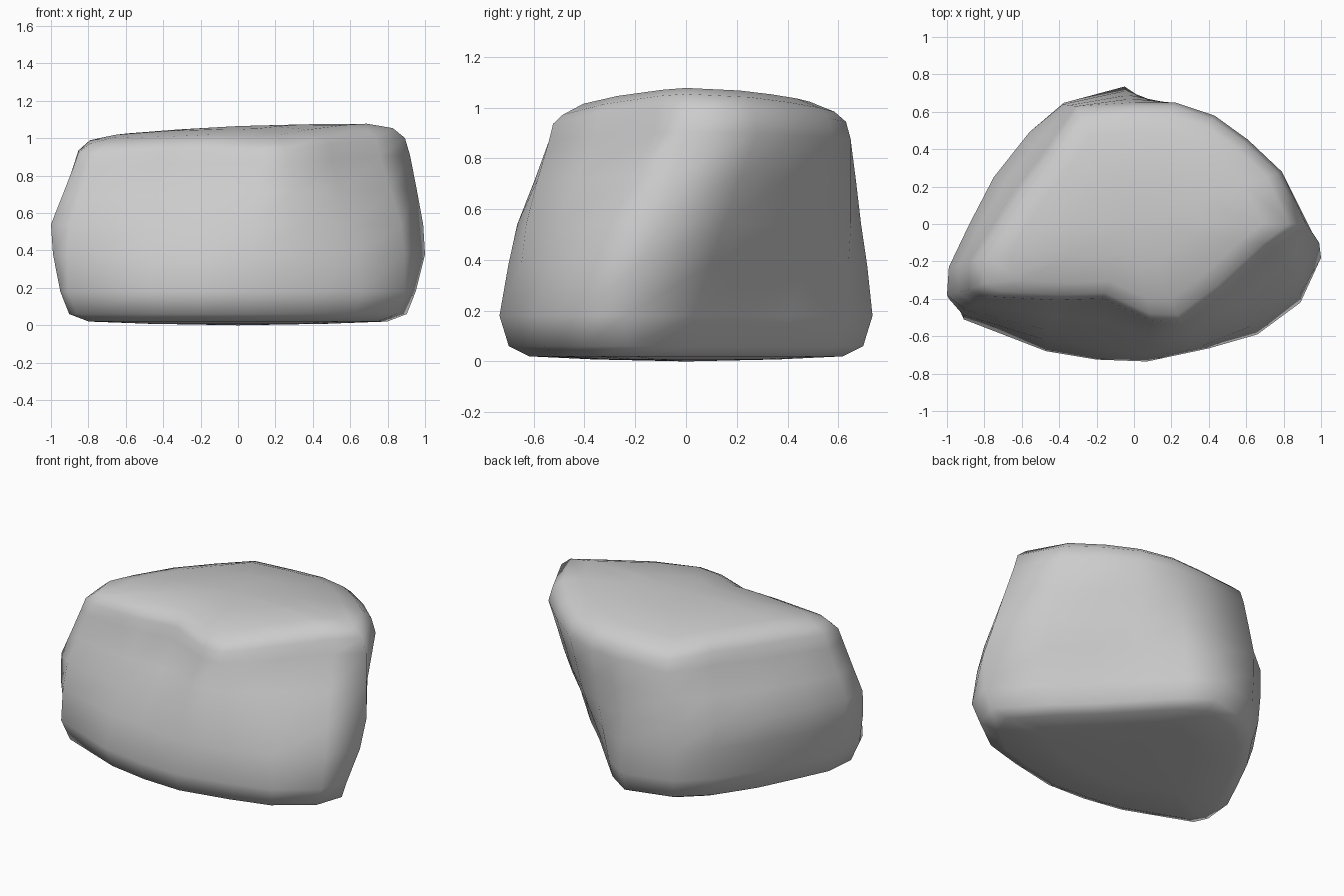
import bpy, bmesh

if "Cube" in bpy.data.objects:
    bpy.data.objects.remove(bpy.data.objects["Cube"])

# Outline of the boulder at three heights, counter-clockwise from the right corner
low = [(.95, -.24), (.7, .03), (.5, .22), (.32, .41), (.12, .62), (-.05, .735), (-.36, .65),
       (-.54, .49), (-.71, .24), (-.83, 0), (-.93, -.21), (-.95, -.42), (-.91, -.51),
       (-.47, -.68), (-.2, -.725), (.07, -.735), (.4, -.665), (.66, -.59), (.89, -.42)]
mid = [(.99, -.1), (.77, .15), (.57, .35), (.39, .51), (.17, .65), (-.03, .69), (-.38, .64),
       (-.56, .49), (-.75, .25), (-.88, 0), (-.99, -.23), (-1, -.38), (-.9, -.46),
       (-.45, -.57), (-.2, -.61), (.07, -.665), (.34, -.63), (.6, -.5), (.87, -.33)]
high = [(.92, 0), (.79, .28), (.61, .45), (.43, .58), (.22, .65), (0, .65), (-.31, .63),
        (-.47, .4), (-.64, .18), (-.79, -.06), (-.88, -.2), (-.88, -.35), (-.79, -.4),
        (-.42, -.42), (-.17, -.41), (.09, -.53), (.26, -.54), (.5, -.36), (.76, -.12)]


def blend(a, b, t):
    return [(p[0] + (q[0] - p[0]) * t, p[1] + (q[1] - p[1]) * t) for p, q in zip(a, b)]


# Ring stack: outline, scale, height, sideways tilt, doming of the ring
belly = [(x * 1.012, y * 1.005) for x, y in blend(low, mid, .55)]
belly[0] = (1, -.18)
shoulder = blend(mid, high, .5)
stack = [(low, .5, .008, 0, 0), (low, .84, .02, 0, 0), (low, .95, .06, 0, 0),
         (low, 1, .18, 0, 0), (belly, 1, .38, 0, 0), (mid, 1, .54, 0, 0),
         (shoulder, 1, .71, .02, 0), (high, 1, .88, .03, .05), (high, .97, .97, .035, .12),
         (high, .9, 1.025, .035, .2), (high, .75, 1.05, .04, .2), (high, .4, 1.06, .04, .2)]

bm = bmesh.new()
rings = [[bm.verts.new((x * s, y * s, z + tilt * x * s
                        - dome * (y * s) ** 2 * (1.3 if y < 0 else .7)))
          for x, y in outline]
         for outline, s, z, tilt, dome in stack]
n = len(low)
for a, b in zip(rings, rings[1:]):
    for i in range(n):
        j = (i + 1) % n
        bm.faces.new((a[i], a[j], b[j], b[i]))

# Close underside and crown with fans
for ring, z in ((rings[0], 0), (rings[-1], 1.065)):
    tip = bm.verts.new((0, 0, z))
    for i in range(n):
        bm.faces.new((ring[i], ring[(i + 1) % n], tip))
bmesh.ops.recalc_face_normals(bm, faces=bm.faces)
for f in bm.faces:
    f.smooth = True

mesh = bpy.data.meshes.new("boulder")
bm.to_mesh(mesh)
bm.free()
boulder = bpy.data.objects.new("boulder", mesh)
bpy.context.collection.objects.link(boulder)
